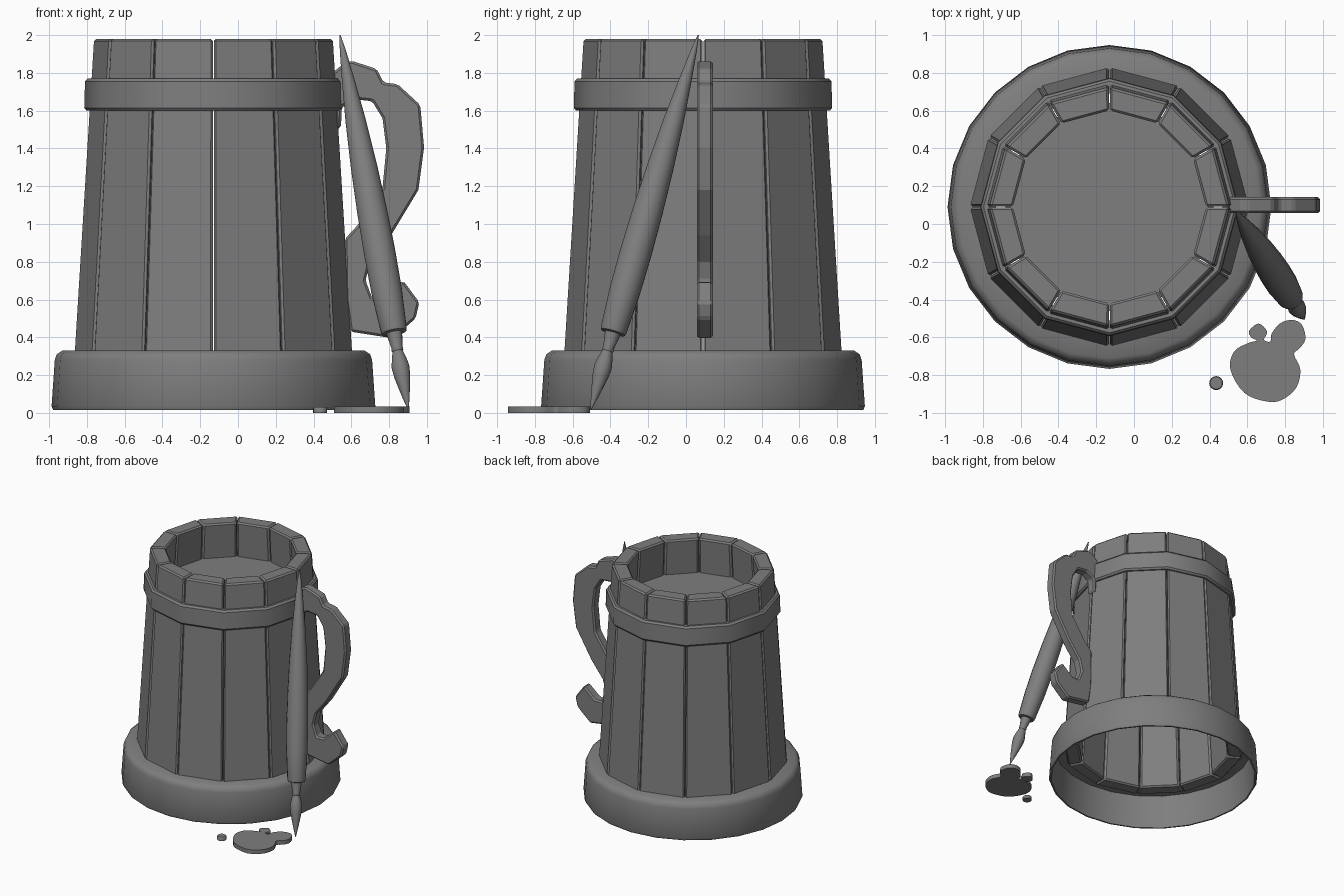
import bpy, bmesh, math
from mathutils import Vector

cube = bpy.data.objects.get("Cube")
if cube:
    bpy.data.objects.remove(cube, do_unlink=True)

grey = bpy.data.materials.new("clay_grey")
grey.use_nodes = True
colour = (0.21, 0.21, 0.21, 1)
grey.diffuse_color = colour
grey.node_tree.nodes["Principled BSDF"].inputs["Base Color"].default_value = colour

CENTRE = Vector((-0.13, 0.09, 0))


def finish(name, bm, smooth=None, bevel=0):
    """Turn a bmesh into an object, with optional bevel and smooth shading."""
    bmesh.ops.recalc_face_normals(bm, faces=bm.faces[:])
    mesh = bpy.data.meshes.new(name)
    bm.to_mesh(mesh)
    bm.free()
    mesh.materials.append(grey)
    obj = bpy.data.objects.new(name, mesh)
    bpy.context.collection.objects.link(obj)
    if bevel:
        mod = obj.modifiers.new("bevel", "BEVEL")
        mod.width = bevel
        mod.segments = 1
        mod.limit_method = "ANGLE"
        mod.angle_limit = math.radians(25)
    if smooth:
        bpy.ops.object.select_all(action="DESELECT")
        obj.select_set(True)
        bpy.context.view_layer.objects.active = obj
        bpy.ops.object.shade_smooth_by_angle(angle=math.radians(smooth))
    return obj


def lathe(name, profile, sides, smooth, closed=True):
    """Spin (radius, height) points about z; open profiles get end caps."""
    bm = bmesh.new()
    rings = []
    for r, z in profile:
        rings.append([bm.verts.new((r * math.cos(a), r * math.sin(a), z))
                      for a in (math.tau * i / sides for i in range(sides))])
    pairs = list(zip(rings, rings[1:]))
    if closed:
        pairs.append((rings[-1], rings[0]))
    else:
        bm.faces.new(rings[0])
        bm.faces.new(rings[-1])
    for low, high in pairs:
        for i in range(sides):
            j = (i + 1) % sides
            bm.faces.new((low[i], low[j], high[j], high[i]))
    return finish(name, bm, smooth)


def plate(name, points, offset, bevel=0, smooth=None):
    """Extrude a closed outline along an offset vector."""
    bm = bmesh.new()
    face = bm.faces.new([bm.verts.new(p) for p in points])
    new = bmesh.ops.extrude_face_region(bm, geom=[face])["geom"]
    bmesh.ops.translate(bm, vec=offset,
                        verts=[v for v in new if isinstance(v, bmesh.types.BMVert)])
    return finish(name, bm, smooth, bevel)


def rounded(points, steps=4):
    """Closed smooth curve through 2D points."""
    pts = [Vector(p) for p in points]
    out = []
    for i in range(len(pts)):
        a, b, c, d = (pts[(i + k) % len(pts)] for k in (-1, 0, 1, 2))
        for s in range(steps):
            t = s / steps
            out.append(0.5 * (2 * b + (c - a) * t + (2 * a - 5 * b + 4 * c - d) * t ** 2
                              + (3 * b - a - 3 * c + d) * t ** 3))
    return out


# Wooden staves: twelve tapered boards with narrow seams
STAVES = 12
bm = bmesh.new()
for i in range(STAVES):
    a0 = math.tau * i / STAVES + 0.004
    a1 = math.tau * (i + 1) / STAVES - 0.004
    corners = []
    for z, inner, outer in ((0.27, 0.62, 0.74), (1.98, 0.51, 0.635)):
        corners.append([bm.verts.new((r * math.cos(a), r * math.sin(a), z))
                        for r, a in ((inner, a0), (outer, a0), (outer, a1), (inner, a1))])
    low, high = corners
    bm.faces.new(low)
    bm.faces.new(high)
    for k in range(4):
        n = (k + 1) % 4
        bm.faces.new((low[k], low[n], high[n], high[k]))
finish("staves", bm, bevel=0.012).location = CENTRE

# Hollow base ring, upper band and the surface inside
lathe("base_ring", [(0.835, 0.015), (0.848, 0.015), (0.857, 0.035), (0.84, 0.28),
                    (0.83, 0.31), (0.80, 0.33), (0.64, 0.33), (0.64, 0.3),
                    (0.81, 0.3)], 24, 40).location = CENTRE
lathe("upper_band", [(0.62, 1.6), (0.672, 1.6), (0.684, 1.615), (0.68, 1.755),
                     (0.666, 1.77), (0.6, 1.77)], STAVES, 35).location = CENTRE
lathe("inner_surface", [(0.55, 1.67), (0.55, 1.68)], STAVES, None,
      closed=False).location = CENTRE

# Curved handle with a hooked foot
handle = [(0.5, 1.8), (0.56, 1.85), (0.6, 1.865), (0.735, 1.82), (0.77, 1.75),
          (0.845, 1.74), (0.965, 1.63), (0.985, 1.405), (0.955, 1.18),
          (0.81, 0.94), (0.7, 0.8), (0.675, 0.7), (0.71, 0.61), (0.77, 0.61),
          (0.875, 0.7), (0.96, 0.585), (0.94, 0.5), (0.82, 0.395), (0.595, 0.43),
          (0.57, 0.6), (0.565, 0.92), (0.63, 0.99), (0.765, 1.19), (0.785, 1.4),
          (0.765, 1.56), (0.71, 1.65), (0.62, 1.66), (0.55, 1.62), (0.545, 1.51),
          (0.52, 1.5)]
plate("handle", [(x, 0.057, z) for x, z in handle], (0, 0.085, 0), bevel=0.012)

# Leaning paintbrush: grip, ferrule and bristles along one axis
tip, end = Vector((0.902, -0.505, 0.015)), Vector((0.54, 0.065, 2.0))
axis = end - tip
size = axis.length
parts = {
    "brush_bristles": [(0.002, 0), (0.022, 0.04), (0.043, 0.09), (0.048, 0.115),
                       (0.04, 0.135), (0.026, 0.16)],
    "brush_ferrule": [(0.026, 0.155), (0.032, 0.16), (0.03, 0.168), (0.046, 0.215)],
    "brush_grip": [(0.05, 0.205), (0.066, 0.207), (0.071, 0.215), (0.083, 0.32),
                   (0.085, 0.42), (0.081, 0.53), (0.071, 0.65), (0.055, 0.77),
                   (0.034, 0.88), (0.016, 0.96), (0.003, 1)],
}
for name, profile in parts.items():
    obj = lathe(name, [(r, t * size) for r, t in profile], 16, 40, closed=False)
    obj.location = tip
    obj.rotation_euler = axis.to_track_quat("Z", "Y").to_euler()

# Paint puddle and a separate drop
puddle = [(0.51, -0.77), (0.53, -0.675), (0.605, -0.63), (0.65, -0.617),
          (0.62, -0.6), (0.61, -0.565), (0.66, -0.527), (0.705, -0.57),
          (0.688, -0.612), (0.722, -0.622), (0.729, -0.58), (0.775, -0.525),
          (0.84, -0.508), (0.89, -0.535), (0.907, -0.61), (0.875, -0.66),
          (0.847, -0.69), (0.88, -0.77), (0.86, -0.865), (0.785, -0.93),
          (0.705, -0.94), (0.585, -0.895)]
plate("paint_puddle", [(x, y, 0) for x, y in rounded(puddle)], (0, 0, 0.035), smooth=40)
lathe("paint_drop", [(0.037, 0), (0.037, 0.026), (0.032, 0.032)], 16, 40,
      closed=False).location = (0.435, -0.842, 0)
